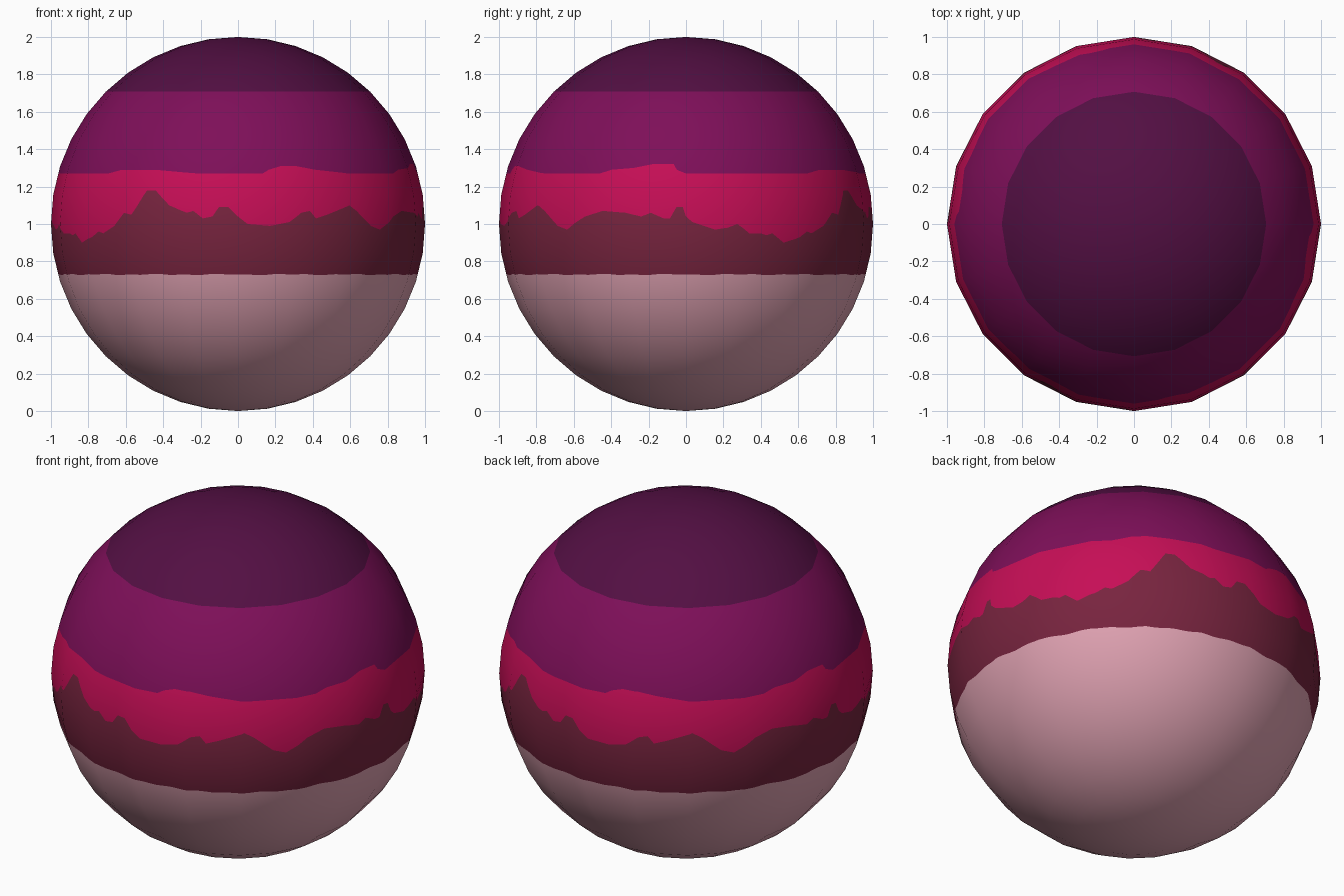
import bpy
import bmesh
from math import sin, cos, pi, radians
from mathutils import Vector

cube = bpy.data.objects.get("Cube")
if cube:
    bpy.data.objects.remove(cube, do_unlink=True)

SIDES = 20                 # facets around and rings from pole to pole
STEP = 360 // SIDES        # degrees per facet
CENTRE = Vector((0, 0, 1))


def interpolate(points, x):
    """Piecewise linear value of a curve at x."""
    for (x0, y0), (x1, y1) in zip(points, points[1:]):
        if x <= x1:
            return y0 + (y1 - y0) * (x - x0) / (x1 - x0)
    return points[-1][1]


# Ring heights and the faceted meridian (height, radius)
meridian = [(1 - cos(pi * i / SIDES), sin(pi * i / SIDES)) for i in range(SIDES + 1)]

# Outlines over half a turn: (degrees from the front, height in hundredths)
hill_outline = [
    (-90, 104), (-88, 101), (-81, 97), (-77, 98), (-74, 100), (-70, 95), (-66, 95),
    (-64, 94), (-62, 95), (-58, 90), (-52, 93), (-49, 96), (-47, 95), (-42, 99),
    (-38, 106), (-35, 105), (-33, 110), (-30, 118), (-27, 118), (-22, 110),
    (-16, 106), (-14, 107), (-11, 103), (-8, 104), (-6, 109), (-3, 109), (0, 104),
    (3, 100), (10, 99), (16, 101), (20, 106), (23, 107), (25, 103), (29, 105),
    (37, 110), (40, 107), (46, 99), (50, 97), (57, 104), (63, 107), (71, 106),
    (76, 104), (79, 106), (83, 103), (85, 103), (87, 109), (89, 109), (90, 104)]
glow_outline = [
    (-90, 127), (-47, 127), (-41, 129), (-28, 129), (-13, 127), (8, 127), (10, 129),
    (14, 131), (19, 131), (26, 129), (38, 127), (61, 127), (65, 129), (73, 130),
    (79, 132), (86, 132), (87, 129), (90, 127)]


def outline(points):
    """Height function repeating every half turn."""
    return lambda a: interpolate(points, (a + 90) % 180 - 90) / 100


def level(z):
    return lambda a: z


def shore(a):
    return 0.73 + 0.004 * sin(radians(a * 10)) * cos(radians(a * 26))


def surface_point(a, z):
    """Point on the faceted sphere at a turn angle and height."""
    k, rest = divmod(a, STEP)
    b0, b1 = radians(k * STEP), radians((k + 1) * STEP)
    p = Vector((sin(b0), -cos(b0), 0)).lerp(Vector((sin(b1), -cos(b1), 0)), rest / STEP)
    p *= interpolate(meridian, z)
    p.z = z
    return p


def linear(c):
    return c / 12.92 if c <= 0.04045 else ((c + 0.055) / 1.055) ** 2.4


def make_material(name, rgb):
    mat = bpy.data.materials.new(name)
    mat.use_nodes = True
    colour = [linear(c / 255) for c in rgb] + [1]
    mat.diffuse_color = colour
    bsdf = next(n for n in mat.node_tree.nodes if n.type == 'BSDF_PRINCIPLED')
    bsdf.inputs["Base Color"].default_value = colour
    bsdf.inputs["Roughness"].default_value = 0.9
    return mat


def make_band(name, low, high, mat):
    """Zone of the sphere between two outlines."""
    bm = bmesh.new()
    columns = []
    for a in range(360):
        lo, hi = low(a), high(a)
        heights = [lo] + [min(max(z, lo), hi) for z, r in meridian] + [hi]
        columns.append([bm.verts.new(surface_point(a, z)) for z in heights])
    for left, right in zip(columns, columns[1:] + columns[:1]):
        for j in range(len(left) - 1):
            # skip rows squeezed flat against an outline
            if (left[j + 1].co.z - left[j].co.z) + (right[j + 1].co.z - right[j].co.z) > 1e-5:
                bm.faces.new((left[j], right[j], right[j + 1], left[j + 1]))
    bmesh.ops.remove_doubles(bm, verts=bm.verts[:], dist=1e-5)
    loose = [v for v in bm.verts if not v.link_faces]
    bmesh.ops.delete(bm, geom=loose, context='VERTS')
    mesh = bpy.data.meshes.new(name)
    bm.to_mesh(mesh)
    bm.free()
    mesh.materials.append(mat)
    # round shading over the flat facets
    mesh.shade_smooth()
    mesh.normals_split_custom_set_from_vertices(
        [(v.co - CENTRE).normalized() for v in mesh.vertices])
    obj = bpy.data.objects.new(name, mesh)
    bpy.context.collection.objects.link(obj)


# Bands from the bottom up: name, upper outline, material name, colour
bands = [
    ("ground", shore, "pale pink", (224, 162, 178)),
    ("hills", outline(hill_outline), "maroon", (120, 36, 63)),
    ("horizon_glow", outline(glow_outline), "crimson", (198, 14, 86)),
    ("upper_sky", level(meridian[15][0]), "purple", (126, 15, 89)),
    ("sky_cap", level(2), "dark purple", (83, 15, 67)),
]
low = level(0)
for name, high, mat_name, rgb in bands:
    make_band(name, low, high, make_material(mat_name, rgb))
    low = high
